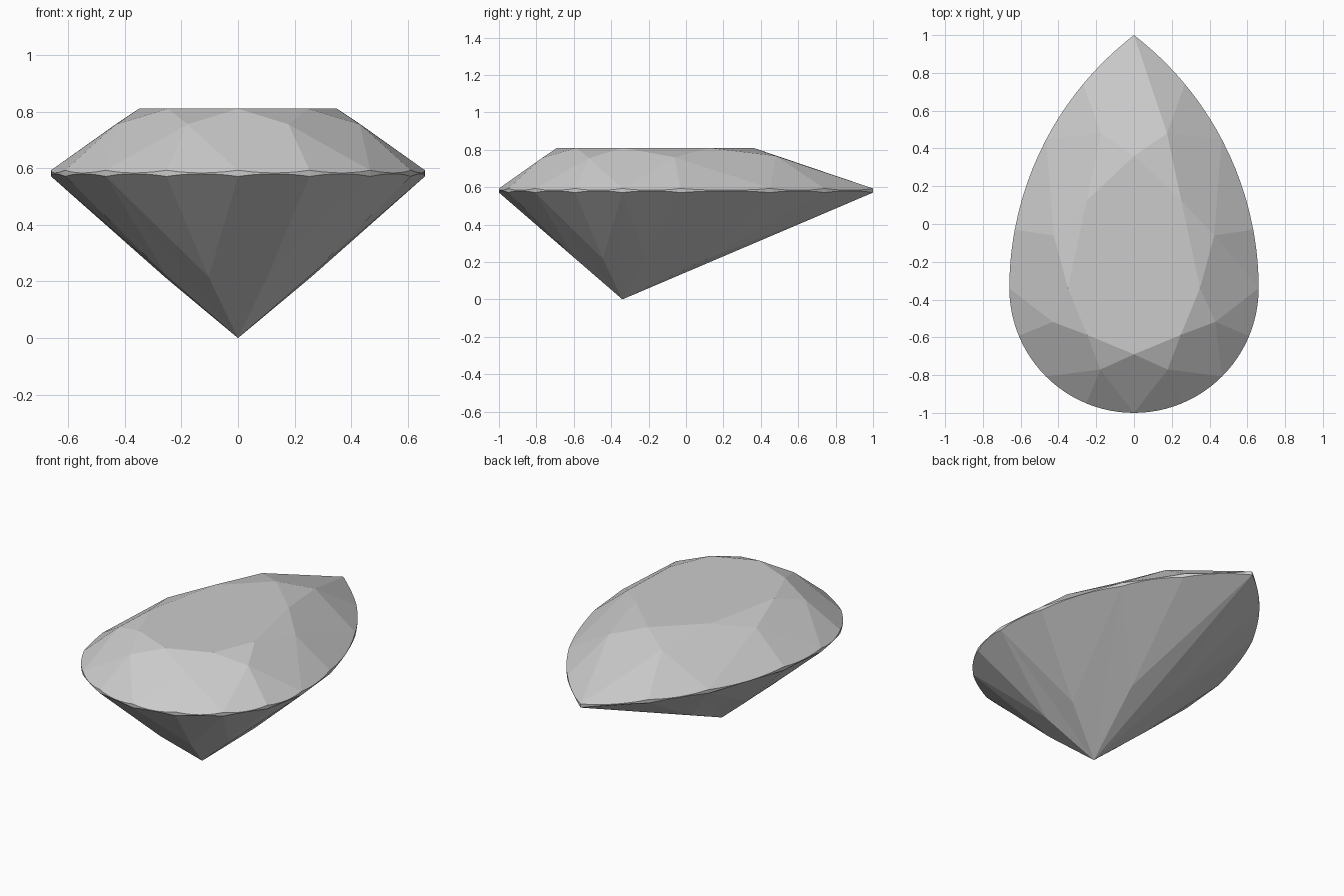
import bpy, bmesh
from math import sin, cos, asin, radians, floor

if "Cube" in bpy.data.objects:
    bpy.data.objects.remove(bpy.data.objects["Cube"])

CY, R, OFF = -0.34, 0.66, 1.03        # centre and radius of round end, offset of side arcs
BIG = R + OFF                         # radius of side arcs
TOP, G_UP, G_LOW, G_MID = 0.81, 0.593, 0.571, 0.582
TIP = asin((1 - CY) / BIG)
PHI = [0, asin(0.31 / BIG), asin(0.79 / BIG), asin(1.08 / BIG), TIP]


def outline(t):
    """Pear outline: t = 0 at the front, 4 at the widest, 8 at the tip, negative on the left."""
    s, t = (-1 if t < 0 else 1), abs(t)
    if t <= 4:
        a = radians(22.5 * t)
        return s * R * sin(a), CY - R * cos(a)
    i = min(int(floor(t - 4)), 3)
    f = PHI[i] + (PHI[i + 1] - PHI[i]) * (t - 4 - i)
    return s * max(0, BIG * cos(f) - OFF), CY + BIG * sin(f)


def wrap(t):
    return t - 16 if t > 8 else (t + 16 if t < -8 else t)


def inner(t, scale, z, special):
    """Facet corner inside the outline; the pointed end uses its own spots."""
    t = wrap(t)
    if abs(t) in special:
        x, y, z = special[abs(t)]
        return (-x if t < 0 else x), y, z
    x, y = outline(t)
    return x * scale, CY + (y - CY) * scale, z


def table(t):
    return inner(t, 0.53, TOP, {6: (0.25, 0.125, TOP), 8: (0, 0.36, TOP)})


def star(t):
    return inner(t, 0.706, 0.755, {5: (0.425, -0.06, 0.76), 7: (0.175, 0.48, 0.767)})


def lower(t):
    return inner(t, 0.41, 0.216, {7: (0.115, 0.12, 0.22)})


def girdle(t, z):
    t = wrap(t)
    return (*outline(t), z)


bm = bmesh.new()


def face(*pts):
    bm.faces.new([bm.verts.new(p) for p in pts])


# flat table on top
face(*[table(k) for k in range(-6, 9, 2)])

for k in range(-6, 9, 2):
    # crown: star facet and kite facet
    face(table(k), star(k + 1), table(k + 2))
    face(table(k), star(k - 1), girdle(k, G_UP), star(k + 1))
    # pavilion: long main facet, split along its keel
    face((0, CY, 0), girdle(k, G_LOW), lower(k - 1))
    face((0, CY, 0), lower(k + 1), girdle(k, G_LOW))

# girdle facets above and below, with the scalloped band between
N = 6
for j in range(-8, 8):
    odd = j if j % 2 else j + 1
    up, low = [], []
    for i in range(N + 1):
        f = i / N
        dip = 4 * f * (1 - f) * 0.0095
        up.append(girdle(j + f, max(G_UP - dip, G_MID + 0.001)))
        low.append(girdle(j + f, min(G_LOW + dip, G_MID - 0.001)))
    face(star(odd), *up)
    face(lower(odd), *reversed(low))
    for i in range(N):
        face(low[i], low[i + 1], up[i + 1], up[i])

bmesh.ops.remove_doubles(bm, verts=bm.verts, dist=0.0005)
bmesh.ops.recalc_face_normals(bm, faces=bm.faces)
mesh = bpy.data.meshes.new("pear_cut_gem")
bm.to_mesh(mesh)
bm.free()
gem = bpy.data.objects.new("pear_cut_gem", mesh)
bpy.context.collection.objects.link(gem)
